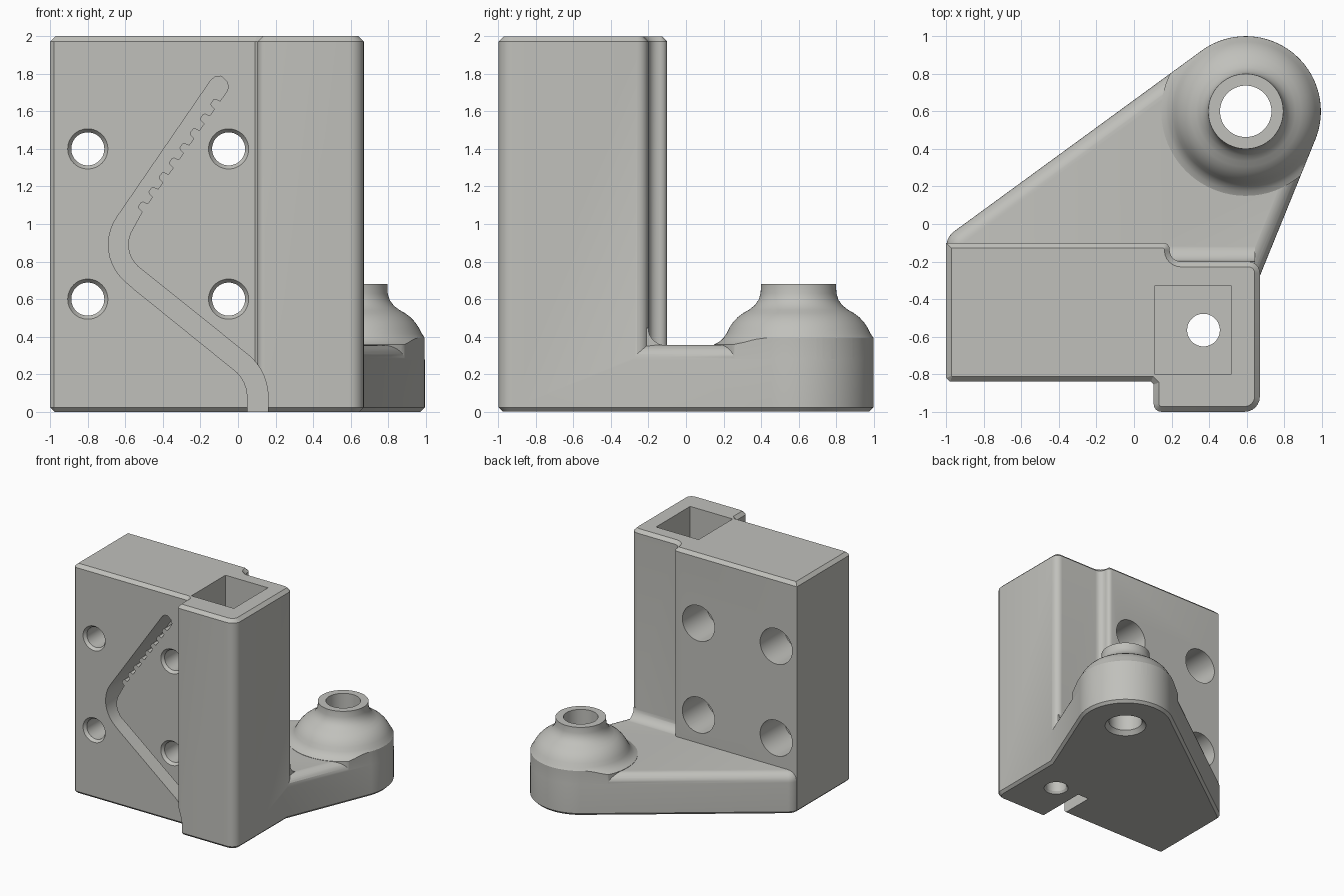
import bpy, bmesh, math
from mathutils import Vector

if "Cube" in bpy.data.objects:
    bpy.data.objects.remove(bpy.data.objects["Cube"])

grey = bpy.data.materials.new("warm_grey")
grey.diffuse_color = (0.53, 0.53, 0.50, 1)
grey.use_nodes = True
grey.node_tree.nodes["Principled BSDF"].inputs["Base Color"].default_value = grey.diffuse_color


def loft(name, rings):
    """Closed solid through matching rings of 3D points."""
    bm = bmesh.new()
    vs = [[bm.verts.new(p) for p in r] for r in rings]
    n = len(vs[0])
    for a, b in zip(vs, vs[1:]):
        for i in range(n):
            j = (i + 1) % n
            bm.faces.new((a[i], a[j], b[j], b[i]))
    bm.faces.new(vs[0])
    bm.faces.new(vs[-1])
    bmesh.ops.recalc_face_normals(bm, faces=bm.faces)
    me = bpy.data.meshes.new(name)
    bm.to_mesh(me)
    bm.free()
    me.materials.append(grey)
    ob = bpy.data.objects.new(name, me)
    bpy.context.collection.objects.link(ob)
    return ob


def arc(cx, cy, r, a0, a1, n=6):
    return [(cx + r * math.cos(math.radians(a0 + (a1 - a0) * i / n)),
             cy + r * math.sin(math.radians(a0 + (a1 - a0) * i / n))) for i in range(n + 1)]


def turned(name, cx, cy, profile, n=64, along_y=False):
    """Stack of circles; profile holds (radius, position on axis)."""
    rings = []
    for r, h in profile:
        c = arc(cx, cy, r, 0, 360, n)[:-1]
        rings.append([(a, h, b) if along_y else (a, b, h) for a, b in c])
    return loft(name, rings)


def inset(pts, d):
    """Mitred inward offset of a counter-clockwise outline."""
    out = []
    for i, p in enumerate(pts):
        p = Vector(p)
        e0 = (p - Vector(pts[i - 1])).normalized()
        e1 = (Vector(pts[(i + 1) % len(pts)]) - p).normalized()
        n0, n1 = Vector((-e0.y, e0.x)), Vector((-e1.y, e1.x))
        out.append(tuple(p + (n0 + n1) * (d / (1 + n0.dot(n1)))))
    return out


def at_z(pts, z):
    return [(x, y, z) for x, y in pts]


def combine(target, other, op):
    m = target.modifiers.new(op, 'BOOLEAN')
    m.operation, m.object, m.solver = op, other, 'EXACT'
    bpy.ops.object.select_all(action='DESELECT')
    bpy.context.view_layer.objects.active = target
    target.select_set(True)
    bpy.ops.object.modifier_apply(modifier=m.name)
    bpy.data.objects.remove(other)


# Upright block with square column, chamfered top and bottom
outline = [(-1, -0.82), (-0.98, -0.84), (0.09, -0.84), (0.105, -0.855)]
outline += arc(0.145, -0.96, 0.04, 180, 270, 4)
outline += arc(0.59, -0.92, 0.08, 270, 360)
outline += arc(0.61, -0.26, 0.06, 0, 90)
outline += arc(0.25, -0.14, 0.06, 270, 180)
outline += arc(0.155, -0.135, 0.035, 0, 90, 4)
outline += [(-1, -0.1)]
bracket = loft("bracket", [at_z(inset(outline, 0.022), 0), at_z(outline, 0.022),
                           at_z(outline, 1.972), at_z(inset(outline, 0.028), 2)])

# Foot: rounded outline wrapped around four circles
CORNERS = [(-0.899, -0.12, 0.1), (0.595, 0.6, 0.4), (0.553, -0.3, 0.1), (-0.85, -0.2, 0.1)]


def foot_outline(d):
    pts = []
    for i in range(144):
        a = 2 * math.pi * (i + 0.5) / 144
        u, v = math.cos(a), math.sin(a)
        x, y, r = max(CORNERS, key=lambda c: c[0] * u + c[1] * v + c[2])
        pts.append((x + (r - d) * u, y + (r - d) * v))
    return pts


rings = [at_z(foot_outline(0.022), 0), at_z(foot_outline(0), 0.022)]
for i in range(9):
    t = math.pi / 2 * i / 8
    rings.append(at_z(foot_outline(0.08 * (1 - math.cos(t))), 0.275 + 0.08 * math.sin(t)))
combine(bracket, loft("foot", rings), 'UNION')

# Domed boss with flared root, trimmed to the foot outline
profile = [(0.45, 0.1), (0.45, 0.358), (0.425, 0.37), (0.4, 0.392), (0.385, 0.415)]
profile += [(0.37, 0.445), (0.35, 0.475), (0.325, 0.502), (0.295, 0.525), (0.265, 0.542)]
profile += [(0.235, 0.565), (0.213, 0.595), (0.202, 0.63), (0.2, 0.68)]
boss = turned("boss", 0.595, 0.6, profile, 96)
combine(boss, loft("trim", [at_z(foot_outline(0.0006), z) for z in (0.05, 0.8)]), 'INTERSECT')
combine(bracket, boss, 'UNION')

# Fillet between column back and foot
fil = [(-0.24, 0.31), (-0.11, 0.31)] + arc(-0.11, 0.445, 0.091, 270, 180, 8) + [(-0.24, 0.445)]
combine(bracket, loft("root_fillet", [[(x, y, z) for y, z in fil] for x in (0.17, 0.645)]), 'UNION')

# Column pocket and its drain hole
pocket = [(0.11, -0.8), (0.52, -0.8), (0.52, -0.33), (0.11, -0.33)]
cuts = [loft("pocket", [at_z(pocket, z) for z in (0.3, 2.1)]),
        turned("drain", 0.37, -0.565, [(0.1, -0.05), (0.1, 0.0), (0.087, 0.02), (0.087, 0.5)])]

# Boss bore
cuts.append(turned("bore", 0.595, 0.6, [(0.17, -0.05), (0.17, 0.0), (0.137, 0.035), (0.137, 0.8)]))

# Four mounting holes, countersunk in front and recessed behind
for x in (-0.8, -0.05):
    for z in (0.6, 1.4):
        cuts.append(turned("mount_hole", x, z, [(0.107, -0.9), (0.107, -0.84), (0.088, -0.815),
                    (0.088, -0.43), (0.155, -0.43), (0.155, 0.0)], 48, True))

# Toothed guide slot in the front
slot = [(0.05, -0.1), (0.05, 0.06)] + arc(-0.13, 0.08, 0.18, 5, 55, 5)
slot += [(-0.55, 0.65)] + arc(-0.43, 0.89, 0.26, 228, 146, 10)
start, end = Vector((-0.535, 1.03)), Vector((-0.095, 1.655))
slot += [(-0.145, 1.765), (-0.12, 1.785), (-0.09, 1.787), (-0.06, 1.76), (-0.05, 1.73), (-0.06, 1.705)]
along = (end - start).normalized()
side = Vector((-along.y, along.x)) * 0.034
pitch = (end - start).length / 8
for k in range(8):
    p = end - along * pitch * k
    for s, h in ((0, 0), (0.06, 0.8), (0.14, 1), (0.42, 1), (0.5, 0.8), (0.56, 0)):
        q = p - along * pitch * s + side * h
        slot.append((q.x, q.y))
slot += arc(-0.43, 0.89, 0.155, 146, 228, 8)
slot += arc(-0.13, 0.08, 0.29, 55, 5, 6) + [(0.16, 0.04), (0.16, -0.1)]
cuts.append(loft("slot", [[(x, y, z) for x, z in slot] for y in (-1.1, -0.53)]))

for c in cuts:
    combine(bracket, c, 'DIFFERENCE')

bpy.ops.object.select_all(action='DESELECT')
bracket.select_set(True)
bpy.context.view_layer.objects.active = bracket
bpy.ops.object.shade_smooth_by_angle(angle=math.radians(30))
